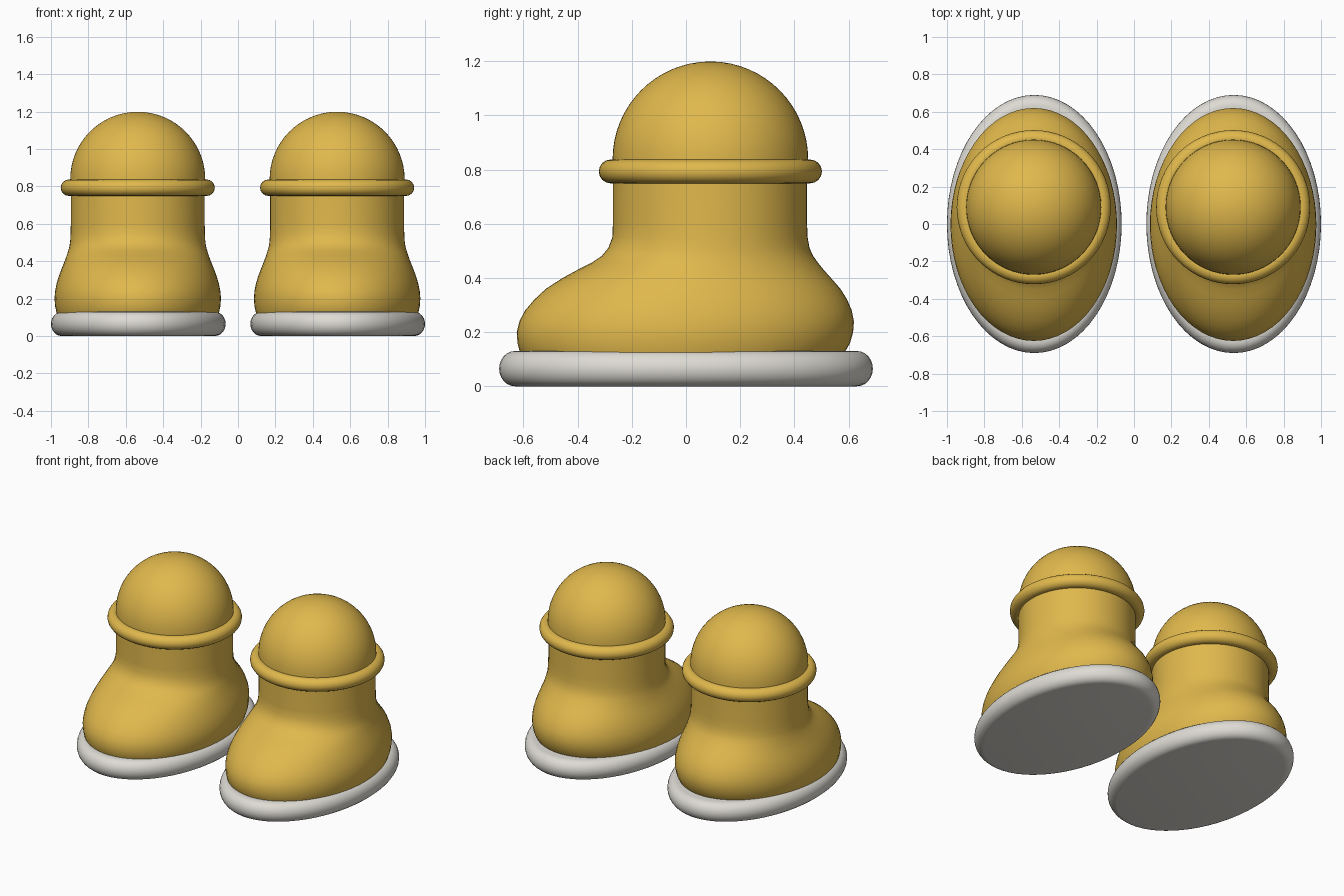
import bpy, bmesh, math

if "Cube" in bpy.data.objects:
    bpy.data.objects.remove(bpy.data.objects["Cube"])

SEG = 64


def material(name, rgb):
    m = bpy.data.materials.new(name)
    m.diffuse_color = (*rgb, 1)
    m.use_nodes = True
    m.node_tree.nodes["Principled BSDF"].inputs["Base Color"].default_value = m.diffuse_color
    return m


yellow = material("mustard yellow", (0.745, 0.479, 0.072))
white = material("off white", (0.73, 0.708, 0.658))


def loft(name, rings, cx, mat, closed=False):
    """Skin elliptical rings given as (z, centre y, x radius, y radius)."""
    bm = bmesh.new()
    loops = []
    for z, cy, rx, ry in rings:
        loops.append([bm.verts.new((cx + rx * math.cos(2 * math.pi * i / SEG),
                                    cy + ry * math.sin(2 * math.pi * i / SEG), z))
                      for i in range(SEG)])
    pairs = list(zip(loops, loops[1:]))
    if closed:
        pairs.append((loops[-1], loops[0]))
    else:
        bm.faces.new(loops[0][::-1])
        bm.faces.new(loops[-1])
    for a, b in pairs:
        for i in range(SEG):
            j = (i + 1) % SEG
            bm.faces.new((a[i], a[j], b[j], b[i]))
    bmesh.ops.recalc_face_normals(bm, faces=bm.faces)
    me = bpy.data.meshes.new(name)
    bm.to_mesh(me)
    bm.free()
    me.materials.append(mat)
    ob = bpy.data.objects.new(name, me)
    bpy.context.collection.objects.link(ob)
    bpy.ops.object.select_all(action='DESELECT')
    ob.select_set(True)
    bpy.context.view_layer.objects.active = ob
    bpy.ops.object.shade_smooth_by_angle(angle=math.radians(40))
    return ob


# foot and shaft profile: z, front y, back y, half width
foot = [
    (0.08, -0.585, 0.55, 0.42), (0.12, -0.612, 0.583, 0.433),
    (0.16, -0.622, 0.606, 0.442), (0.20, -0.625, 0.617, 0.445),
    (0.24, -0.615, 0.62, 0.442), (0.28, -0.594, 0.612, 0.434),
    (0.32, -0.56, 0.595, 0.422), (0.36, -0.517, 0.57, 0.407),
    (0.40, -0.455, 0.535, 0.391), (0.43, -0.40, 0.508, 0.38),
    (0.455, -0.35, 0.488, 0.372), (0.48, -0.312, 0.47, 0.365),
    (0.51, -0.287, 0.456, 0.361), (0.55, -0.272, 0.449, 0.359),
    (0.60, -0.27, 0.447, 0.358), (0.80, -0.27, 0.447, 0.358),
]
upper = [(z, (f + b) / 2, w, (b - f) / 2) for z, f, b, w in foot]

# rounded dome closing the top of the shaft
dome = []
for k in range(17):
    a = math.radians(89 * k / 16)
    r = 0.361 * math.cos(a)
    dome.append((0.838 + 0.361 * math.sin(a), 0.09, r, r))
dome.insert(0, (0.79, 0.09, 0.361, 0.361))

# rolled cuff
cuff = []
for k in range(16):
    a = 2 * math.pi * k / 16
    r = 0.368 + 0.044 * math.cos(a)
    cuff.append((0.793 + 0.044 * math.sin(a), 0.09, r, r))

# sole with a rounded rim and a flat underside
sole = []
for k in range(13):
    a = -math.pi / 2 + math.pi * k / 12
    inset = 0.058 * (1 - math.cos(a))
    sole.append((0.066 + 0.062 * math.sin(a), 0, 0.467 - inset, 0.69 - inset))
z0 = sole[0][0]
sole = [(z - z0, y, rx, ry) for z, y, rx, ry in sole]
sole = [(z * 0.13 / 0.124, y, rx, ry) for z, y, rx, ry in sole]

for side, cx in (("left", -0.533), ("right", 0.533)):
    ux = cx - 0.003
    loft(side + "_sole", sole, cx, white)
    loft(side + "_foot_and_shaft", upper, ux, yellow)
    loft(side + "_dome", dome, ux, yellow)
    loft(side + "_cuff", cuff, ux, yellow, closed=True)
